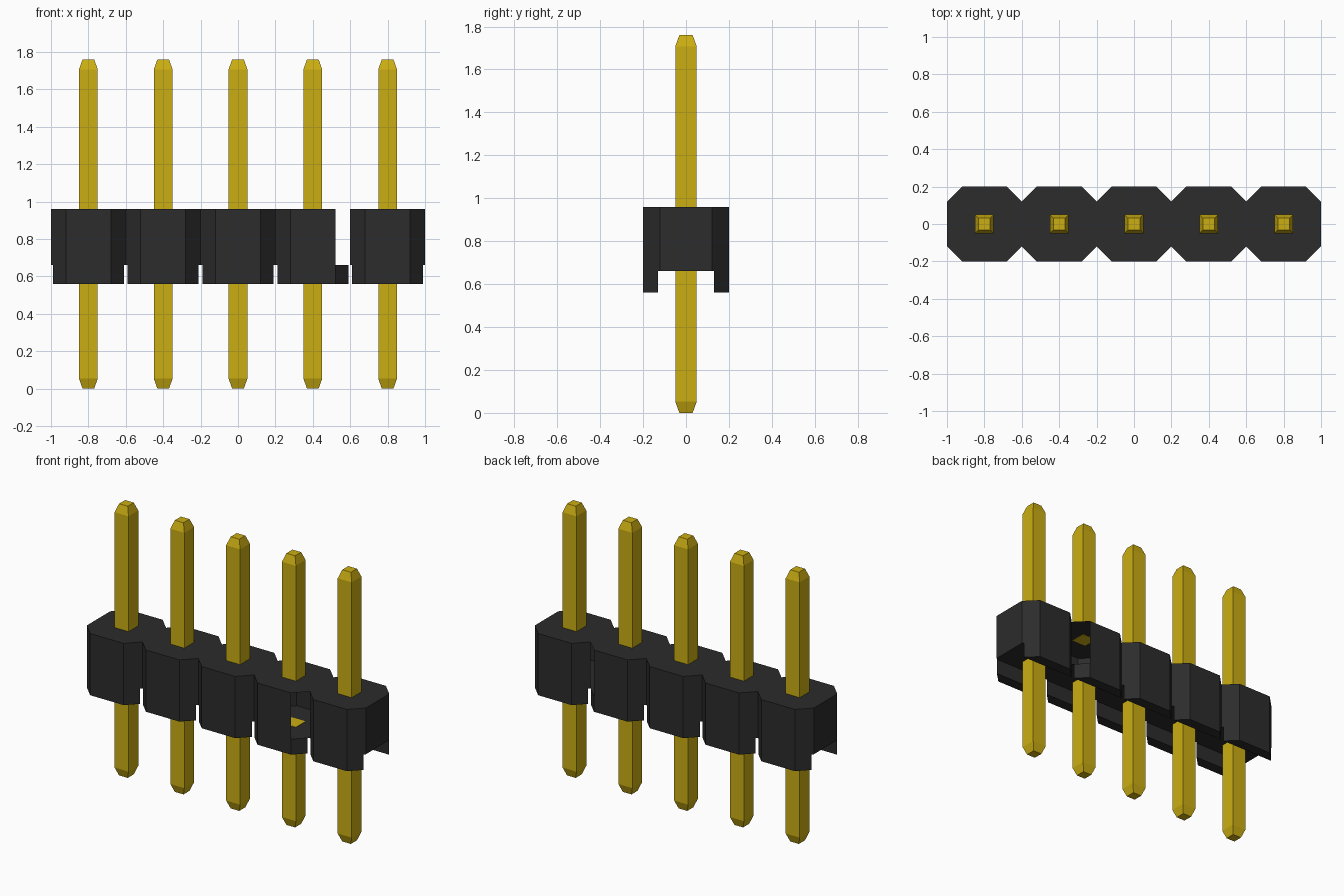
import bpy
import bmesh

cube = bpy.data.objects.get("Cube")
if cube:
    bpy.data.objects.remove(cube, do_unlink=True)

COUNT, PITCH = 5, 0.4
HALF, FLAT = 0.2, 0.12           # octagonal cell half width and half flat
LEG_IN = 0.13                    # inner face of the legs
Z_LEG, Z_FLOOR, Z_TOP, Z_TIP = 0.56, 0.66, 0.96, 1.76
PIN, TIP, TAPER = 0.05, 0.031, 0.053
centres = [(i - (COUNT - 1) / 2) * PITCH for i in range(COUNT)]


def material(name, rgb, rough):
    mat = bpy.data.materials.new(name)
    mat.use_nodes = True
    mat.diffuse_color = (*rgb, 1)
    bsdf = mat.node_tree.nodes["Principled BSDF"]
    bsdf.inputs["Base Color"].default_value = (*rgb, 1)
    bsdf.inputs["Roughness"].default_value = rough
    return mat


def loft(bm, rings, cap_start=True, cap_end=True):
    """Skin matching rings of points, with optional end caps."""
    loops = [[bm.verts.new(p) for p in ring] for ring in rings]
    for a, b in zip(loops, loops[1:]):
        for i in range(len(a)):
            j = (i + 1) % len(a)
            bm.faces.new((a[i], a[j], b[j], b[i]))
    if cap_start:
        bm.faces.new(loops[0][::-1])
    if cap_end:
        bm.faces.new(loops[-1])


def prism(bm, outline, z0, z1, **caps):
    loft(bm, [[(x, y, z) for x, y in outline] for z in (z0, z1)], **caps)


def square(x, half, z):
    return [(x + sx * half, sy * half, z)
            for sx, sy in ((-1, -1), (1, -1), (1, 1), (-1, 1))]


def finish(bm, name, mat):
    mesh = bpy.data.meshes.new(name)
    bm.to_mesh(mesh)
    bm.free()
    mesh.materials.append(mat)
    obj = bpy.data.objects.new(name, mesh)
    bpy.context.collection.objects.link(obj)
    return obj


black = material("black plastic", (0.025, 0.025, 0.025), 0.6)
gold = material("gold metal", (0.6, 0.42, 0.006), 0.4)

# Housing: a row of joined octagonal cells, scalloped front and back
front = [(centres[0] - HALF, -FLAT)]
for c in centres:
    front += [(c - FLAT, -HALF), (c + FLAT, -HALF), (c + HALF, -FLAT)]
back = [(x, -y) for x, y in reversed(front)]
bm = bmesh.new()
prism(bm, front + back, Z_FLOOR, Z_TOP)
bm.normal_update()

# Open chamfers on one side of the fourth cell, front and back
open_x = centres[3] + (HALF + FLAT) / 2
gaps = [f for f in bm.faces
        if abs(f.normal.z) < 0.5
        and abs(f.calc_center_median().x - open_x) < 0.01]
bmesh.ops.delete(bm, geom=gaps, context='FACES')
finish(bm, "housing", black)

# Legs: the front and back slices of each cell, carried below the floor
bm = bmesh.new()
foot = FLAT + HALF - LEG_IN
for c in centres:
    for s in (-1, 1):
        leg = [(c - FLAT, s * HALF), (c + FLAT, s * HALF),
               (c + foot, s * LEG_IN), (c - foot, s * LEG_IN)]
        prism(bm, leg if s < 0 else leg[::-1], Z_LEG, Z_FLOOR, cap_end=False)
finish(bm, "housing_legs", black)

# Pins: tapered square posts below and above the hollow housing
for n, c in enumerate(centres, 1):
    bm = bmesh.new()
    loft(bm, [square(c, TIP, 0), square(c, PIN, TAPER),
              square(c, PIN, Z_FLOOR + 0.002)])
    loft(bm, [square(c, PIN, Z_TOP - 0.002), square(c, PIN, Z_TIP - TAPER),
              square(c, TIP, Z_TIP)])
    finish(bm, f"pin_{n}", gold)
